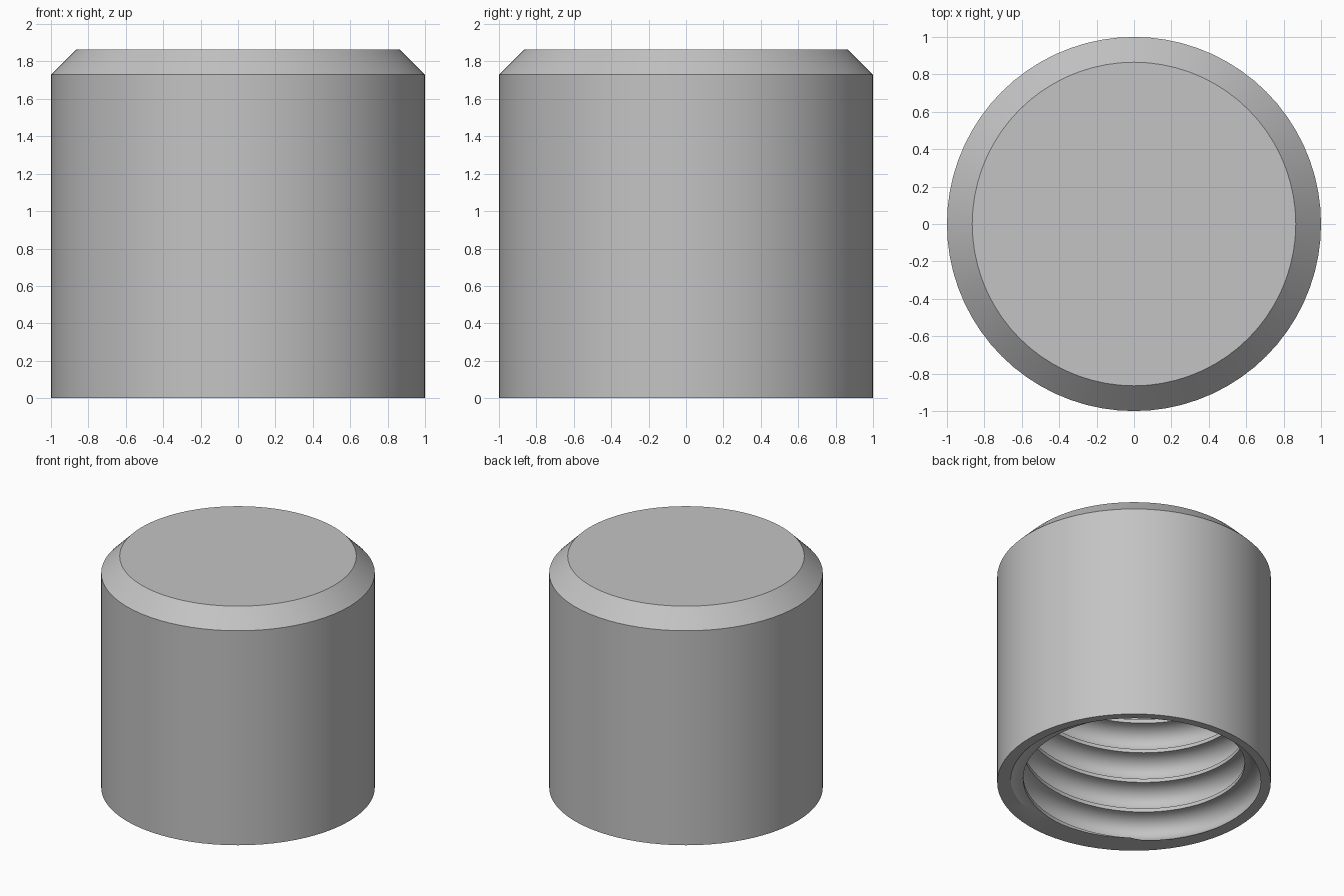
import bpy
import bmesh
from math import sin, cos, pi, radians

cube = bpy.data.objects.get("Cube")
if cube:
    bpy.data.objects.remove(cube, do_unlink=True)

SIDES = 72          # segments around the cap
PITCH = 0.25        # rise of the thread per turn
TURNS = 10
CREST = 0.81        # radius at the thread crest
DEPTH = 0.13        # depth of the rounded groove
HALF = 0.11         # half the groove height
ARC = 12            # segments across the groove
CEILING = 1.6       # end of the threaded hole
START = -0.051 - 2 * PITCH

grey = bpy.data.materials.new("cap_grey")
grey.use_nodes = True
colour = (0.55, 0.55, 0.55, 1)
grey.diffuse_color = colour
grey.node_tree.nodes["Principled BSDF"].inputs["Base Color"].default_value = colour

bm = bmesh.new()

# Threaded hole: a rounded groove swept up a right-handed helix
rows = []
for k in range(TURNS * SIDES):
    turn = 2 * pi * k / SIDES
    row = []
    for j in range(ARC + 1):
        a = pi * j / ARC
        r = CREST + DEPTH * sin(a)
        z = START + PITCH * k / SIDES - HALF * cos(a)
        row.append(bm.verts.new((r * cos(turn), r * sin(turn), z)))
    rows.append(row)
# Each row ends on the first point of the turn above, giving the flat crest
for k in range((TURNS - 1) * SIDES - 1):
    low = rows[k] + [rows[k + SIDES][0]]
    high = rows[k + 1] + [rows[k + 1 + SIDES][0]]
    for j in range(ARC + 1):
        bm.faces.new((low[j], low[j + 1], high[j + 1], high[j]))
bmesh.ops.delete(bm, geom=[v for v in bm.verts if not v.link_faces], context='VERTS')


def trim(height, direction):
    bmesh.ops.bisect_plane(bm, geom=bm.verts[:] + bm.edges[:] + bm.faces[:],
                           dist=1e-5, plane_co=(0, 0, height),
                           plane_no=(0, 0, direction), clear_outer=True)


def open_edges(height):
    return [e for e in bm.edges if e.is_boundary
            and all(abs(v.co.z - height) < 1e-4 for v in e.verts)]


trim(0, -1)
trim(CEILING, 1)

# Flat ceiling of the hole
bmesh.ops.triangle_fill(bm, edges=open_edges(CEILING), use_beauty=True)

# Outer wall with a chamfered top edge
rings = []
for radius, z in ((1, 0), (1, 1.73), (0.865, 1.865)):
    rings.append([bm.verts.new((radius * cos(2 * pi * i / SIDES),
                                radius * sin(2 * pi * i / SIDES), z))
                  for i in range(SIDES)])
for low, high in zip(rings, rings[1:]):
    for i in range(SIDES):
        n = (i + 1) % SIDES
        bm.faces.new((low[i], low[n], high[n], high[i]))
bm.faces.new(rings[-1])

# Bottom rim between the outer wall and the thread
bmesh.ops.triangle_fill(bm, edges=open_edges(0), use_beauty=True)
bmesh.ops.recalc_face_normals(bm, faces=bm.faces[:])

mesh = bpy.data.meshes.new("threaded_cap")
bm.to_mesh(mesh)
bm.free()
mesh.materials.append(grey)
cap = bpy.data.objects.new("threaded_cap", mesh)
bpy.context.collection.objects.link(cap)

bpy.ops.object.select_all(action='DESELECT')
cap.select_set(True)
bpy.context.view_layer.objects.active = cap
bpy.ops.object.shade_smooth_by_angle(angle=radians(30))
